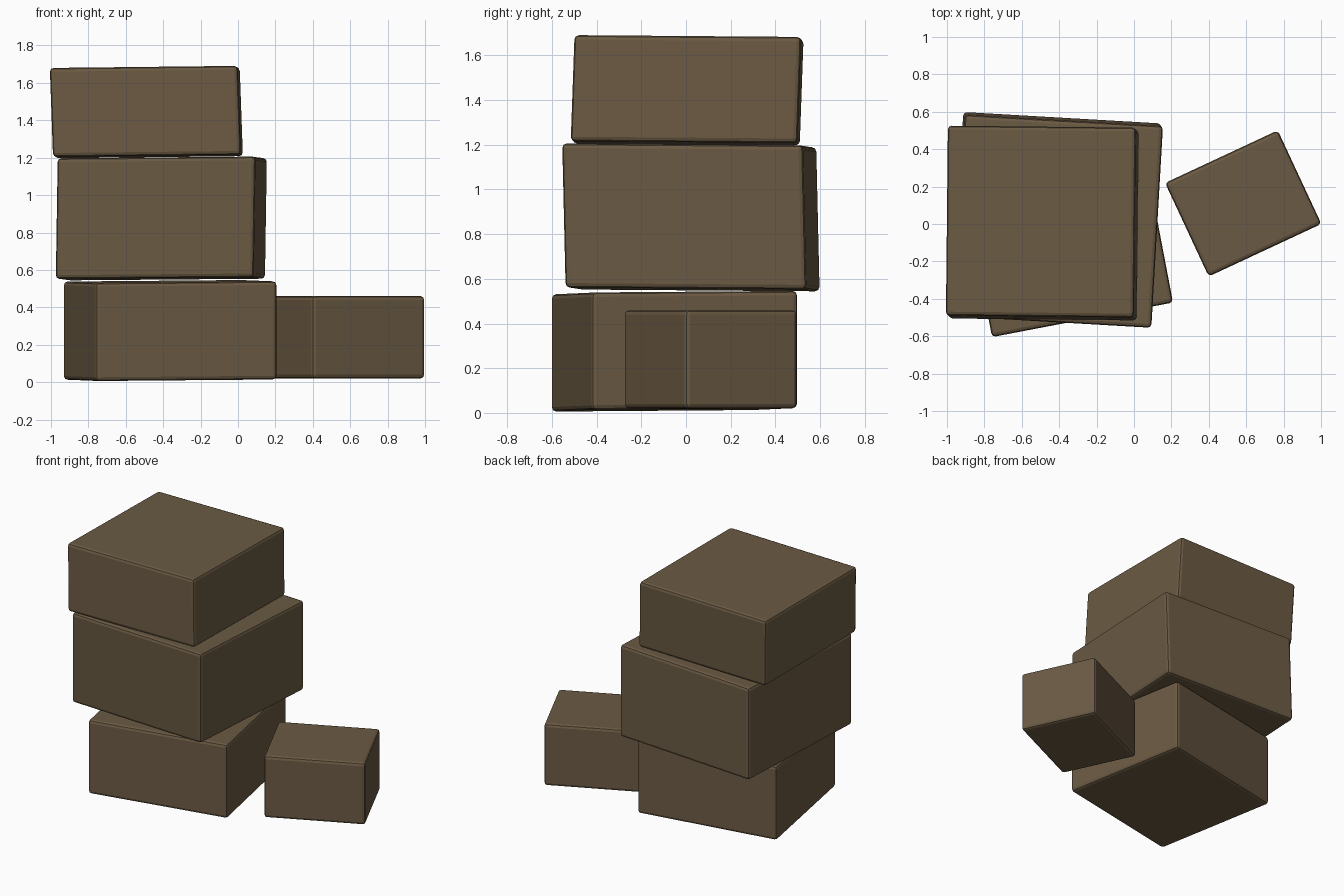
import bpy, bmesh
from mathutils import Matrix, Vector
from math import radians

if "Cube" in bpy.data.objects:
    bpy.data.objects.remove(bpy.data.objects["Cube"], do_unlink=True)

cardboard = bpy.data.materials.new("cardboard_brown")
cardboard.use_nodes = True
colour = (0.145, 0.102, 0.056, 1)
cardboard.diffuse_color = colour
bsdf = next(n for n in cardboard.node_tree.nodes if n.type == 'BSDF_PRINCIPLED')
bsdf.inputs["Base Color"].default_value = colour
bsdf.inputs["Roughness"].default_value = 0.9


def add_box(name, centre, size, yaw, slope=(0, 0), lean=(0, 0)):
    """Rounded box, turned about z, with a slight slope and lean."""
    bm = bmesh.new()
    bmesh.ops.create_cube(bm, size=1)
    turn = Matrix.Rotation(radians(yaw), 3, 'Z')
    for v in bm.verts:
        up = v.co.z
        p = turn @ (v.co * Vector(size))
        p.z += slope[0] * p.x + slope[1] * p.y
        p.x += lean[0] * up
        p.y += lean[1] * up
        v.co = p
    mesh = bpy.data.meshes.new(name)
    bm.to_mesh(mesh)
    bm.free()
    mesh.materials.append(cardboard)
    obj = bpy.data.objects.new(name, mesh)
    obj.location = centre
    bpy.context.collection.objects.link(obj)
    bevel = obj.modifiers.new("rounded_edges", 'BEVEL')
    bevel.width = 0.02
    bevel.segments = 2
    return obj


# Stack of three boxes
add_box("bottom_box", (-0.363, -0.052, 0.276), (0.985, 0.937, 0.525), 10.8, slope=(0.007, 0.009))
add_box("middle_box", (-0.41, 0.022, 0.875), (1.06, 1.08, 0.645), -3.3,
        slope=(0.008, -0.008), lean=(0.01, -0.015))
add_box("top_box", (-0.49, 0.005, 1.444), (1.005, 1.015, 0.475), -0.6,
        slope=(0.011, -0.008), lean=(-0.017, 0.017))

# Small box standing beside the stack
add_box("small_box", (0.584, 0.11, 0.24), (0.665, 0.552, 0.44), 25)
